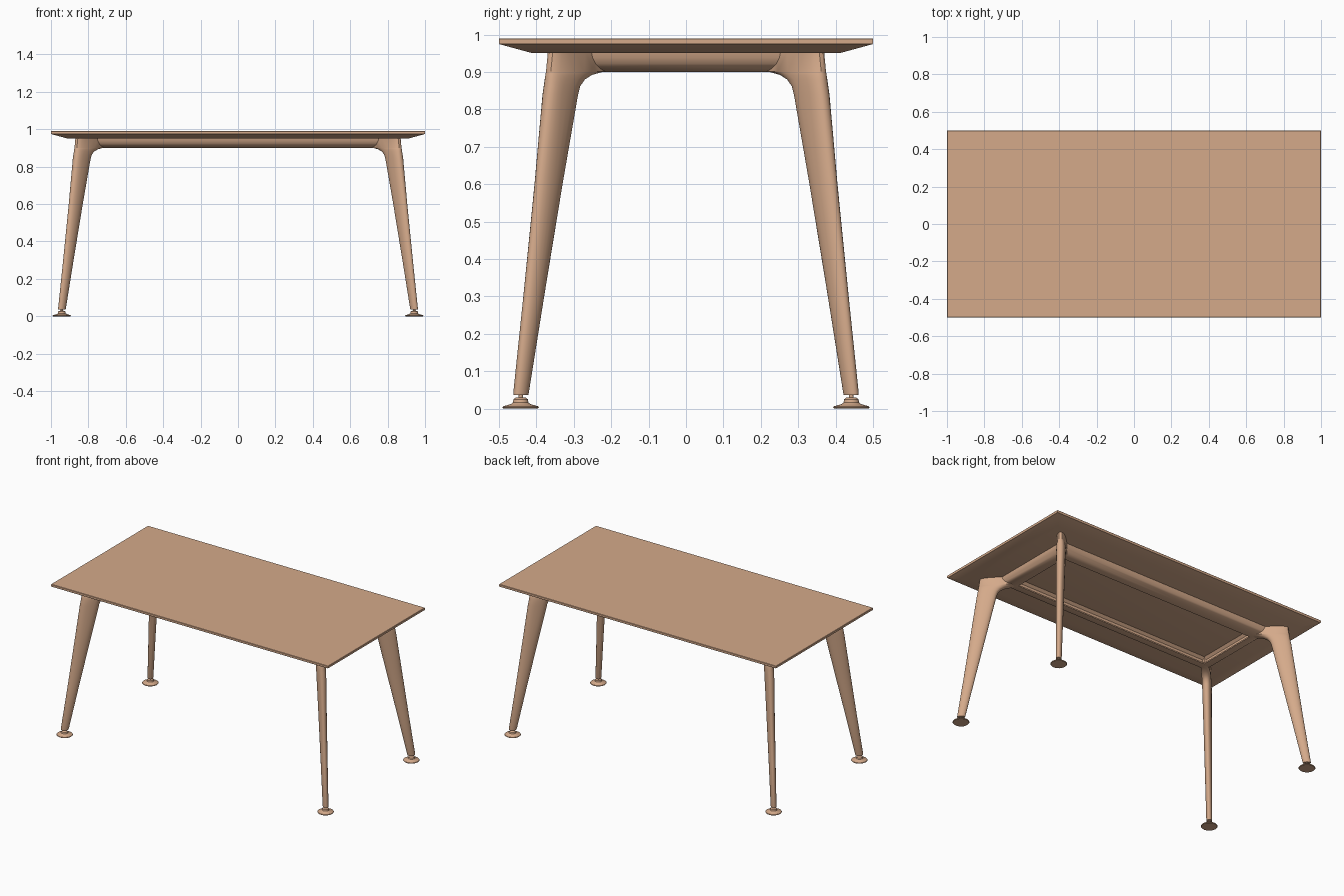
import bpy, bmesh, math

if "Cube" in bpy.data.objects:
    bpy.data.objects.remove(bpy.data.objects["Cube"])

wood = bpy.data.materials.new("light brown")
wood.diffuse_color = (0.66, 0.40, 0.255, 1)
wood.use_nodes = True
wood.node_tree.nodes["Principled BSDF"].inputs["Base Color"].default_value = wood.diffuse_color


def loft(name, rings, cap=True, closed=False, angle=35):
    """Skin a list of equal-length point rings into one object."""
    bm = bmesh.new()
    rows = [[bm.verts.new(p) for p in r] for r in rings]
    n = len(rows[0])
    pairs = list(zip(rows, rows[1:] + ([rows[0]] if closed else [])))
    for a, b in pairs:
        for i in range(n):
            j = (i + 1) % n
            bm.faces.new((a[i], a[j], b[j], b[i]))
    if cap and not closed:
        bm.faces.new(rows[0])
        bm.faces.new(rows[-1])
    bmesh.ops.recalc_face_normals(bm, faces=bm.faces)
    me = bpy.data.meshes.new(name)
    bm.to_mesh(me)
    bm.free()
    me.materials.append(wood)
    ob = bpy.data.objects.new(name, me)
    bpy.context.collection.objects.link(ob)
    bpy.ops.object.select_all(action='DESELECT')
    ob.select_set(True)
    bpy.context.view_layer.objects.active = ob
    bpy.ops.object.shade_smooth_by_angle(angle=math.radians(angle))
    return ob


def rect(h, z):
    """Rectangle ring: half depth h, half width h + 0.5."""
    return [(sx * (h + 0.5), sy * h, z) for sx, sy in ((1, 1), (-1, 1), (-1, -1), (1, -1))]


# table top with undercut edge
loft("table_top", [rect(h, z) for h, z in
     ((0.41, 0.95), (0.498, 0.974), (0.5, 0.977), (0.5, 0.988), (0.498, 0.99))], angle=20)

# rail frame under the top, flared outside and hollow inside
rail = [(0.290, 0.952), (0.287, 0.938), (0.278, 0.922), (0.262, 0.908), (0.240, 0.900),
        (0.205, 0.900), (0.205, 0.908), (0.222, 0.912), (0.222, 0.935), (0.205, 0.952)]
loft("rail_frame", [rect(h, z) for h, z in rail], closed=True)

# leg sections: height, inner edge, outer edge, half thickness (edges measured in y)
leg = [(0.036, 0.4255, 0.4575, 0.016), (0.042, 0.424, 0.458, 0.017),
       (0.30, 0.383, 0.431, 0.020), (0.60, 0.334, 0.401, 0.024),
       (0.84, 0.295, 0.377, 0.027), (0.862, 0.289, 0.374, 0.027),
       (0.88, 0.276, 0.372, 0.027), (0.892, 0.256, 0.371, 0.027),
       (0.899, 0.232, 0.370, 0.027), (0.901, 0.212, 0.370, 0.027),
       (0.952, 0.212, 0.365, 0.027)]
# foot profile: radius, height
foot = [(0.046, 0.0), (0.049, 0.003), (0.047, 0.006), (0.026, 0.012), (0.021, 0.016),
        (0.019, 0.025), (0.014, 0.029), (0.006, 0.030), (0.006, 0.042)]
N = 24
R = math.sqrt(0.5)


def power(v, e):
    return math.copysign(abs(v) ** e, v)


for side, sx in (("left", -1), ("right", 1)):
    for end, sy in (("front", -1), ("back", 1)):
        rings = []
        for z, inner, outer, b in leg:
            c, a = (inner + outer) / 2, (outer - inner) / 2 / R
            e = 1.0 if z < 0.84 else 0.8
            ring = []
            for i in range(N):
                t = 2 * math.pi * i / N
                u, v = a * power(math.cos(t), e), b * power(math.sin(t), e)
                ring.append((sx * (c + 0.5 + (u - v) * R), sy * (c + (u + v) * R), z))
            rings.append(ring)
        loft(f"{end}_{side}_leg", rings)
        loft(f"{end}_{side}_foot", [[(sx * 0.942 + r * math.cos(2 * math.pi * i / N),
                                      sy * 0.442 + r * math.sin(2 * math.pi * i / N), z)
                                     for i in range(N)] for r, z in foot])
